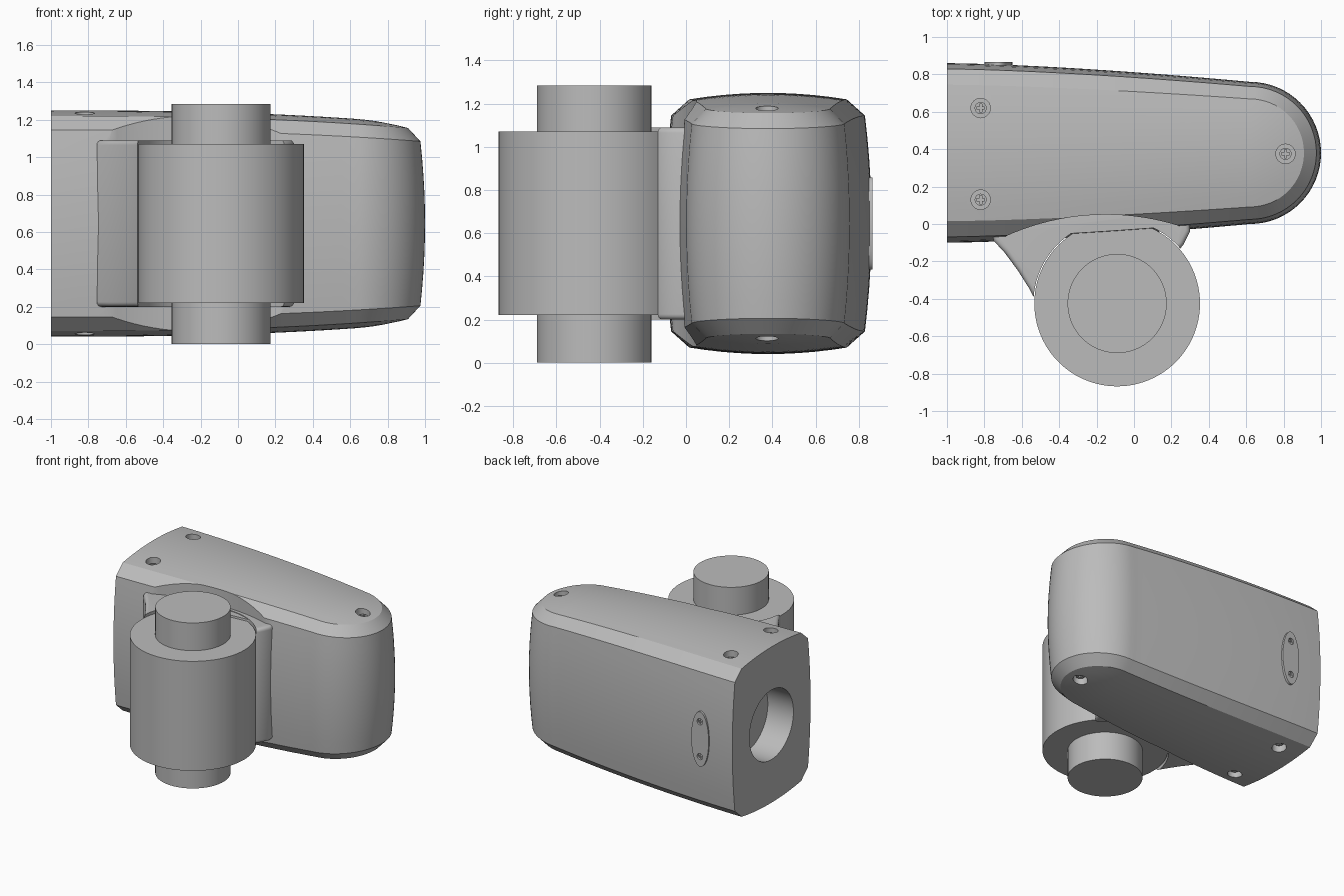
import bpy, bmesh
from math import pi, cos, sin, radians

cube = bpy.data.objects.get("Cube")
if cube:
    bpy.data.objects.remove(cube, do_unlink=True)

grey = bpy.data.materials.new("plain grey")
grey.use_nodes = True
grey.diffuse_color = (0.5, 0.5, 0.5, 1)
grey.node_tree.nodes["Principled BSDF"].inputs["Base Color"].default_value = (0.5, 0.5, 0.5, 1)

MID_Y, MID_Z = 0.38, 0.645      # housing axis
HUB = (-0.09, -0.425)           # joint axis
END_X, END_R = 0.62, 0.38       # rounded end of the housing


def make(name, bm):
    bmesh.ops.recalc_face_normals(bm, faces=bm.faces)
    mesh = bpy.data.meshes.new(name)
    bm.to_mesh(mesh)
    bm.free()
    obj = bpy.data.objects.new(name, mesh)
    bpy.context.collection.objects.link(obj)
    mesh.materials.append(grey)
    return obj


def activate(obj):
    bpy.ops.object.select_all(action="DESELECT")
    obj.select_set(True)
    bpy.context.view_layer.objects.active = obj


def smooth(obj, angle=28):
    activate(obj)
    bpy.ops.object.shade_smooth_by_angle(angle=radians(angle))


def prism(name, points, z0, z1):
    bm = bmesh.new()
    face = bm.faces.new([bm.verts.new((x, y, z0)) for x, y in points])
    out = bmesh.ops.extrude_face_region(bm, geom=[face])
    for v in out["geom"]:
        if isinstance(v, bmesh.types.BMVert):
            v.co.z = z1
    return make(name, bm)


def disc(name, x, y, r, z0, z1, sides=64, ry=None):
    ry = ry or r
    ring = [2 * pi * i / sides for i in range(sides)]
    return prism(name, [(x + r * cos(a), y + ry * sin(a)) for a in ring], z0, z1)


def cut(obj, cutter):
    activate(obj)
    mod = obj.modifiers.new("cut", "BOOLEAN")
    mod.operation, mod.solver, mod.object = "DIFFERENCE", "EXACT", cutter
    bpy.ops.object.modifier_apply(modifier=mod.name)
    bpy.data.objects.remove(cutter, do_unlink=True)


def plus_shape(x, y, a, b):
    corners = [(a, b), (b, b), (b, a), (-b, a), (-b, b), (-a, b),
               (-a, -b), (-b, -b), (-b, -a), (b, -a), (b, -b), (a, -b)]
    return [(x + u, y + v) for u, v in corners]


# Housing: rings of a tapered, round-ended plan, stacked from underside to top
def ring(k, z):
    plan = []
    for i in range(25):
        t = i / 25
        half = 0.48 - 0.1 * t ** 1.5
        plan.append((-1 + t * (END_X + 1), k * half))
    right = [(x, -h) for x, h in reversed(plan)]
    arc = [pi / 2 - pi * i / 32 for i in range(33)]
    plan += [(END_X + k * END_R * cos(a), k * END_R * sin(a)) for a in arc] + right
    return [(x, MID_Y + y, MID_Z + z * (1 - 0.11 * (max(0, x + 1) / 1.9) ** 2.5))
            for x, y in plan]


def crown(k):
    return 0.605 - 0.03 * (k / 0.76) ** 2


crown_steps = [0, 0.15, 0.3, 0.45, 0.6, 0.76]
side_steps = [i / 10 for i in range(-5, 6)]
levels = [(k, -crown(k)) for k in crown_steps]
levels += [(1 - 0.065 * (z / 0.5) ** 2, z) for z in side_steps]
levels += [(k, crown(k)) for k in reversed(crown_steps)]

bm = bmesh.new()
rows = [[bm.verts.new(p) for p in ring(k, z)] for k, z in levels]
for low, high in zip(rows, rows[1:]):
    for i in range(len(low) - 1):
        bm.faces.new((low[i], low[i + 1], high[i + 1], high[i]))
bm.faces.new([r[0] for r in rows] + [r[-1] for r in reversed(rows[1:-1])])
bmesh.ops.remove_doubles(bm, verts=bm.verts, dist=0.0005)
housing = make("housing", bm)

# Curved clearance above and below the neck
for z0, z1 in ((1.085, 1.6), (-0.4, 0.205)):
    cut(housing, disc("clearance", -0.15, -1.25, 1.3, z0, z1, 160))

# Blind socket in the open end
socket = disc("socket", 0, 0, 0.27, -0.2, 0.22)
socket.rotation_euler = (0, pi / 2, 0)
socket.location = (-1, MID_Y, MID_Z)
cut(housing, socket)

# Counterbored cross-head screws, top and bottom
for x, y, face in ((-0.82, 0.62, 0.592), (-0.82, 0.13, 0.592), (0.81, 0.375, 0.54)):
    for side, label in ((1, "top"), (-1, "bottom")):
        at = lambda d: MID_Z + side * (face + d)
        cut(housing, disc("bore", x, y, 0.052, at(-0.06), at(0.1), 32))
        screw = disc(label + "_screw", x, y, 0.032, at(-0.08), at(-0.035), 24)
        cut(screw, prism("slot", plus_shape(x, y, 0.022, 0.006), at(-0.05), at(0.02)))
        smooth(screw)
smooth(housing)

# Oval cover plate on the back, with two screws
plate = disc("cover_plate", 0, 0, 0.075, -0.03, 0.008, 48, 0.213)
for v in (-0.135, 0.135):
    cut(plate, disc("plate_bore", 0, v, 0.024, -0.012, 0.05, 24))
    screw = disc("plate_screw", 0, v, 0.017, -0.02, 0, 20)
    cut(screw, prism("slot", plus_shape(0, v, 0.012, 0.003), -0.006, 0.02))
    screw.rotation_euler = (-pi / 2, 0, 0)
    screw.location = (-0.725, 0.857, MID_Z)
    smooth(screw)
plate.rotation_euler = (-pi / 2, 0, 0)
plate.location = (-0.725, 0.857, MID_Z)
smooth(plate)

# Neck: flared bracket that wraps the hub
neck = prism("neck", [(-0.76, -0.05), (-0.75, -0.09), (-0.69, -0.155), (-0.62, -0.25),
                      (-0.56, -0.345), (-0.525, -0.415), (-0.1, -0.43), (0.235, -0.145),
                      (0.265, -0.11), (0.3, -0.04), (0.3, 0.1), (-0.7, 0.1)], 0.2, 1.09)
activate(neck)
bevel = neck.modifiers.new("round", "BEVEL")
bevel.width, bevel.segments, bevel.angle_limit = 0.025, 4, radians(50)
bpy.ops.object.modifier_apply(modifier="round")
cut(neck, disc("hub_clearance", *HUB, 0.448, 0, 1.3, 96))
smooth(neck)

# Hub drum and the pin through it
smooth(disc("hub", *HUB, 0.443, 0.22, 1.07, 96))
smooth(disc("pin", *HUB, 0.265, 0, 1.285, 80))
